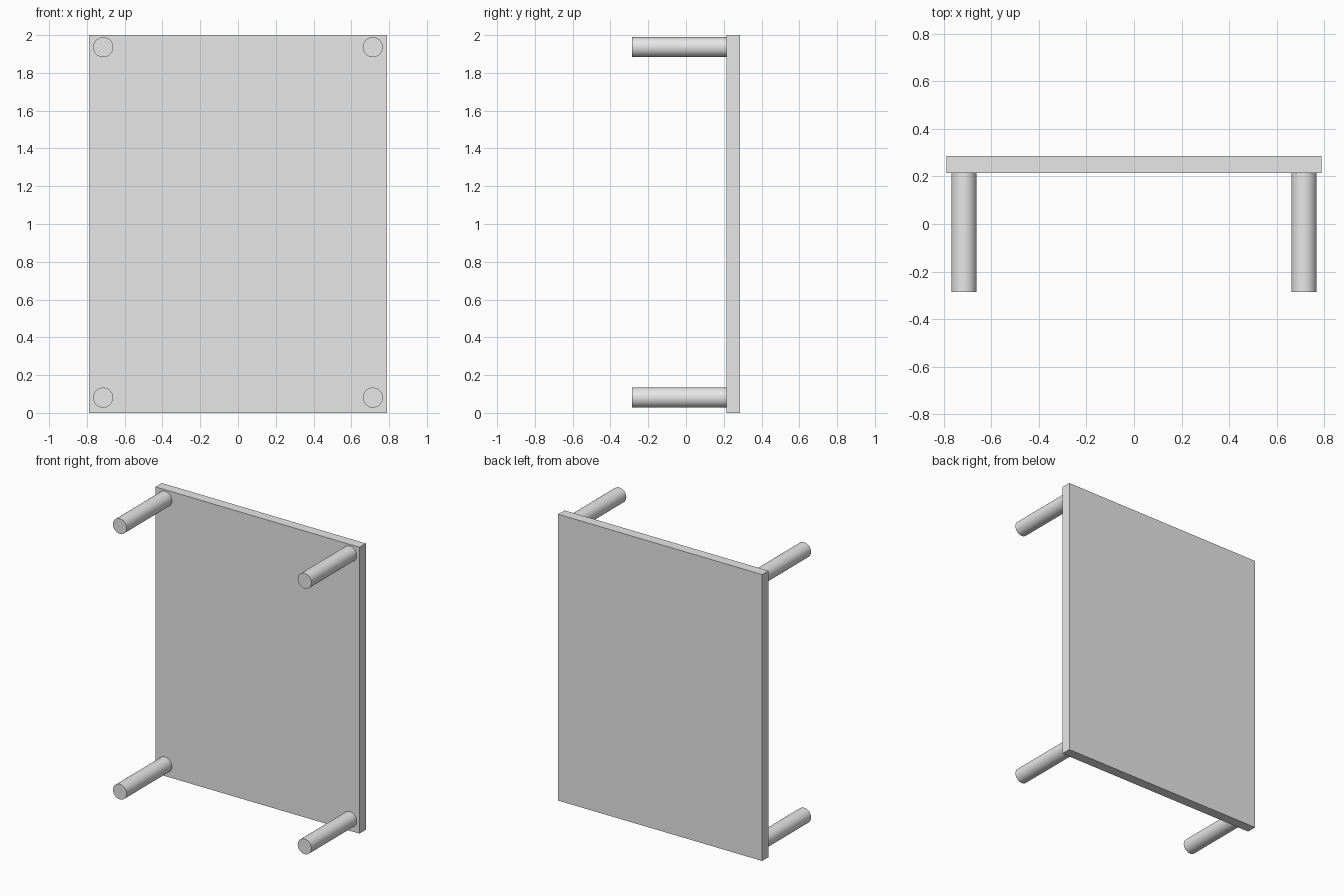
import bpy
import math

cube = bpy.data.objects.get("Cube")
if cube:
    bpy.data.objects.remove(cube, do_unlink=True)

# Plain grey material
GREY = (0.8, 0.8, 0.8, 1.0)
grey = bpy.data.materials.new("plain_grey")
grey.use_nodes = True
grey.diffuse_color = GREY
grey.node_tree.nodes["Principled BSDF"].inputs["Base Color"].default_value = GREY

# Main dimensions
WIDTH, HEIGHT, THICKNESS = 1.576, 2.0, 0.07
BACK = 0.285
PANEL_FRONT = BACK - THICKNESS
LEG_RADIUS, LEG_LENGTH = 0.053, 0.5
LEG_X = 0.714


def finish(obj, name):
    obj.name = name
    obj.data.name = name
    obj.data.materials.append(grey)


# Table top, standing upright on its edge
bpy.ops.mesh.primitive_cube_add(size=1, location=(0, BACK - THICKNESS / 2, HEIGHT / 2))
top = bpy.context.object
top.scale = (WIDTH, THICKNESS, HEIGHT)
bpy.ops.object.transform_apply(location=False, rotation=False, scale=True)
finish(top, "table_top")

# Four round legs pointing forward from the corners
for row, z in (("upper", 1.936), ("lower", 0.081)):
    for side, sign in (("left", 1), ("right", -1)):
        bpy.ops.mesh.primitive_cylinder_add(
            vertices=48, radius=LEG_RADIUS, depth=LEG_LENGTH,
            location=(sign * LEG_X, PANEL_FRONT - LEG_LENGTH / 2, z),
            rotation=(math.pi / 2, 0, 0))
        bpy.ops.object.shade_smooth_by_angle(angle=math.radians(30))
        finish(bpy.context.object, f"{row}_{side}_leg")
